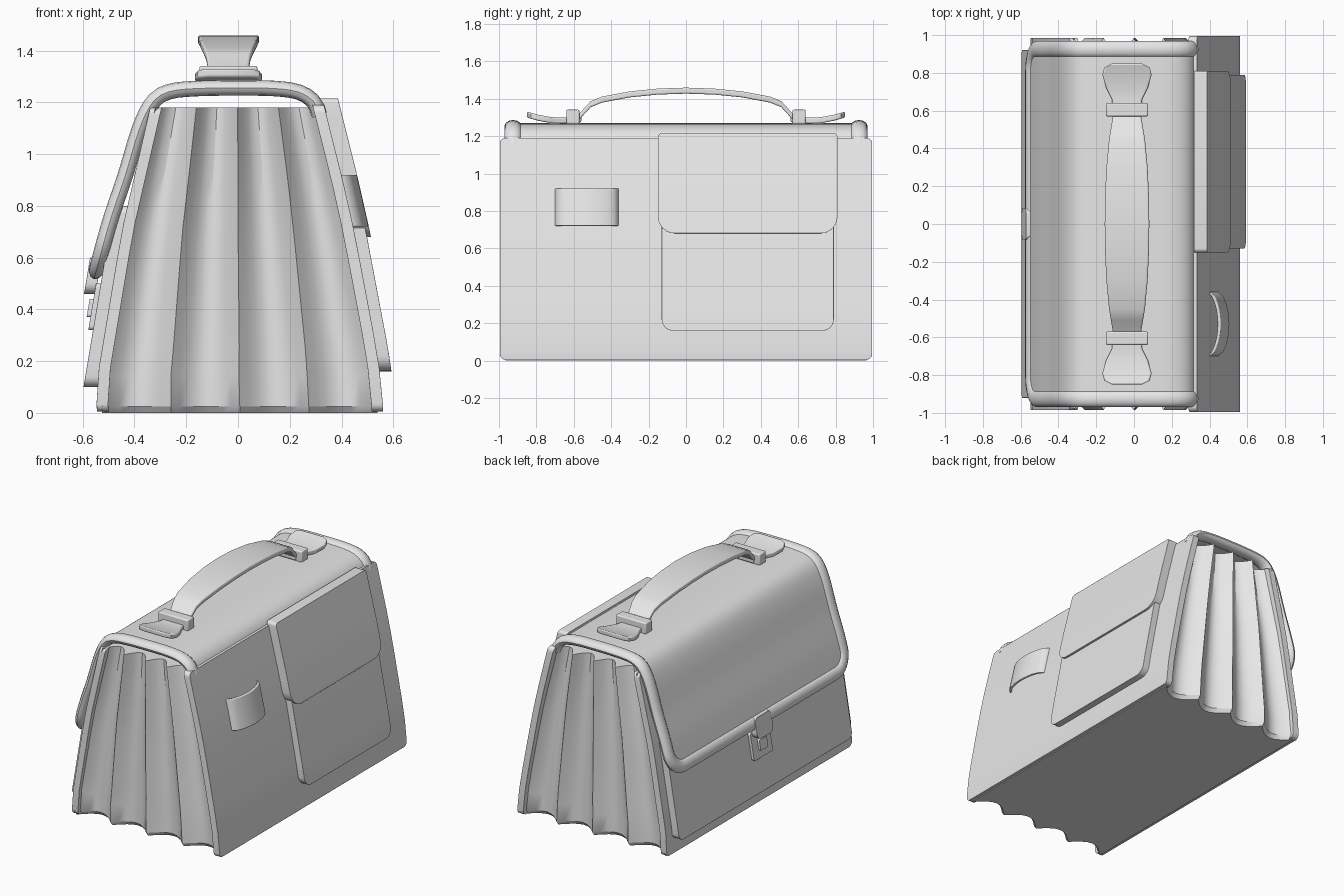
import bpy, bmesh, math
from mathutils import Vector

cube = bpy.data.objects.get("Cube")
if cube:
    bpy.data.objects.remove(cube, do_unlink=True)

GREY = (0.8, 0.8, 0.8, 1)
leather = bpy.data.materials.new("grey_leather")
leather.use_nodes = True
leather.diffuse_color = GREY
leather.node_tree.nodes["Principled BSDF"].inputs["Base Color"].default_value = GREY


def loft(name, rings, bevel=0.0, angle=40):
    """Skin a row of equal rings, cap both ends, bevel and smooth."""
    bm = bmesh.new()
    rows = [[bm.verts.new(p) for p in ring] for ring in rings]
    n = len(rows[0])
    for a, b in zip(rows, rows[1:]):
        for i in range(n):
            j = (i + 1) % n
            bm.faces.new((a[i], a[j], b[j], b[i]))
    bm.faces.new(rows[0])
    bm.faces.new(rows[-1])
    bmesh.ops.recalc_face_normals(bm, faces=bm.faces)
    mesh = bpy.data.meshes.new(name)
    bm.to_mesh(mesh)
    bm.free()
    mesh.materials.append(leather)
    ob = bpy.data.objects.new(name, mesh)
    bpy.context.collection.objects.link(ob)
    if bevel:
        mod = ob.modifiers.new("soft_edges", "BEVEL")
        mod.width, mod.segments = bevel, 3
        mod.limit_method, mod.angle_limit = "ANGLE", math.radians(50)
    bpy.ops.object.select_all(action="DESELECT")
    ob.select_set(True)
    bpy.context.view_layer.objects.active = ob
    bpy.ops.object.shade_smooth_by_angle(angle=math.radians(angle))
    return ob


def lerp_table(table, v):
    for (a, p), (b, q) in zip(table, table[1:]):
        if v <= b:
            return p + (q - p) * max(0, v - a) / (b - a)
    return table[-1][1]


# Outer surface of the two large walls: height -> distance from the middle
WALL = {
    1: [(0, .56), (.08, .56), (.25, .535), (.7, .45), (.9, .405), (1.22, .325)],
    -1: [(0, .545), (.1, .55), (.4, .50), (.7, .45), (1.2, .335)],
}


def wall(side, z):
    return lerp_table(WALL[side], z)


def plate(name, side, y0, y1, z0, z1, inner, outer, r_low=.03, r_top=.03, bevel=.012):
    """Rounded panel lying on a wall between two offsets."""
    steps = [math.radians(15 * k) for k in range(7)]
    rows = [(z0 + r_low * (1 - math.cos(a)), r_low * (1 - math.sin(a))) for a in steps]
    lo, hi = z0 + r_low, z1 - r_top
    rows += [(lo + (hi - lo) * k / 8, 0) for k in range(1, 8)]
    rows += [(z1 - r_top * (1 - math.cos(a)), r_top * (1 - math.sin(a))) for a in reversed(steps)]
    rings = []
    for z, inset in rows:
        x0, x1 = (side * (wall(side, z) + o) for o in (inner, outer))
        a, b = y0 + inset, y1 - inset
        rings.append([(x0, a, z), (x0, b, z), (x1, b, z), (x1, a, z)])
    return loft(name, rings, bevel)


# Pleated body: cusps point outwards, hollows between them
FOLDS, STEPS = 4, 8
rings = []
for z, shrink in [(0, .02), (.025, 0)] + [(.025 + 1.155 * k / 10, 0) for k in range(1, 11)]:
    left, right = -wall(-1, z) + .02, wall(1, z) - .02
    end = []
    for i in range(FOLDS * STEPS + 1):
        t = i / (FOLDS * STEPS)
        y = .985 - shrink - .085 * abs(math.sin(math.pi * FOLDS * t))
        end.append((left + (right - left) * t, y))
    rings.append([(x, -y, z) for x, y in end] + [(x, y, z) for x, y in reversed(end)])
loft("pleated_body", rings, angle=30)

# Walls and the plates on them
plate("back_wall", 1, -.995, .995, .005, 1.19, -.045, 0)
plate("front_wall", -1, -.985, .985, .005, 1.18, -.045, 0)
plate("front_pocket", -1, -.92, .92, .1, .8, -.01, .047, .04)
plate("side_pocket", 1, -.13, .79, .16, .85, -.01, .045, .06, bevel=.018)
plate("side_pocket_flap", 1, -.15, .81, .68, 1.215, -.01, .06, .09, .02, bevel=.02)
plate("lock_plate", -1, -.1, .1, .32, .5, .04, .065, .015, .015, .006)
plate("lock_button", -1, -.04, .04, .37, .44, .06, .08, .01, .01, .005)
plate("lock_tab", -1, -.085, .085, .46, .6, .06, .105, .04, .03, .01)

# Belt loop arching off the back wall
rings = []
for k in range(17):
    t = k / 16
    bulge = .06 * math.sin(math.pi * t) ** .5
    ring = []
    for z, o in ((.72, bulge), (.92, bulge), (.92, bulge - .018), (.72, bulge - .018)):
        ring.append((wall(1, z) + o, -.70 + .34 * t, z))
    rings.append(ring)
loft("belt_loop", rings, .005)


# Flap centre line, smoothed and measured by length
KNOTS = [(.315, 1.15), (.295, 1.2), (.24, 1.238), (.15, 1.253), (0, 1.256), (-.17, 1.253),
         (-.27, 1.24), (-.33, 1.2), (-.38, 1.1), (-.435, .92), (-.495, .74), (-.545, .56)]
pts = [Vector(p) for p in KNOTS]
pts = [2 * pts[0] - pts[1]] + pts + [2 * pts[-1] - pts[-2]]
line = []
for a, b, c, d in zip(pts, pts[1:], pts[2:], pts[3:]):
    for k in range(10):
        t = k / 10
        line.append(.5 * (2 * b + (c - a) * t + (2 * a - 5 * b + 4 * c - d) * t ** 2
                          + (3 * b - a - 3 * c + d) * t ** 3))
line.append(pts[-2])
lengths = [0]
for a, b in zip(line, line[1:]):
    lengths.append(lengths[-1] + (b - a).length)
TOTAL = lengths[-1]


def on_flap(s):
    p = Vector([lerp_table(list(zip(lengths, [q[i] for q in line])), s) for i in (0, 1)])
    i = min(range(len(line)), key=lambda k: abs(lengths[k] - s))
    t = (line[min(i + 1, len(line) - 1)] - line[max(i - 1, 0)]).normalized()
    return Vector((p.x, 0, p.y)), Vector((t.y, 0, -t.x)) * -1


HALF, CORNER = .925, .12
outline = [((TOTAL - CORNER) * k / 40, HALF) for k in range(40)]
for k in range(9):
    a = math.radians(90 * k / 8)
    outline.append((TOTAL - CORNER + CORNER * math.sin(a), HALF - CORNER + CORNER * math.cos(a)))

# Flap sheet
rings, border = [], []
for s, w in outline:
    p, n = on_flap(s)
    y = Vector((0, w, 0))
    rings.append([p + n * .014 - y, p + n * .014 + y, p - n * .014 + y, p - n * .014 - y])
    border.append((p + y, n))
loft("flap", rings)

# Padded rim running down one side, across the bottom and up the other
border += [(Vector((p.x, -p.y, p.z)), n) for p, n in reversed(border)]
rings = []
for i, (p, n) in enumerate(border):
    t = (border[min(i + 1, len(border) - 1)][0] - border[max(i - 1, 0)][0]).normalized()
    side = t.cross(n).normalized()
    rings.append([p + n * .03 * math.sin(a) + side * .045 * math.cos(a)
                  for a in (math.tau * k / 12 for k in range(12))])
loft("flap_rim", rings)

# Handle strap, its end pads and keepers
MID = -.037


def strap(name, stations, thick):
    rings = []
    for y, z, w in stations:
        rings.append([(MID - w, y, z - thick), (MID + w, y, z - thick),
                      (MID + w, y, z + thick), (MID - w, y, z + thick)])
    loft(name, rings, .008)


half = [(.62, 1.295, .07), (.57, 1.305, .075), (.51, 1.37, .085), (.45, 1.395, .095),
        (.3, 1.423, .109), (.15, 1.438, .116)]
strap("handle", half + [(0, 1.443, .118)] + [(-y, z, w) for y, z, w in reversed(half)], .016)
pad = [(.56, 1.29, .07), (.66, 1.283, .08), (.72, 1.285, .11), (.79, 1.298, .13),
       (.83, 1.309, .12), (.85, 1.315, .08)]
for label, sign in (("rear", 1), ("front", -1)):
    strap(label + "_handle_pad", [(sign * y, z, w) for y, z, w in pad], .016)
    strap(label + "_handle_keeper", [(sign * y, 1.303, .112) for y in (.57, .64)], .038)
